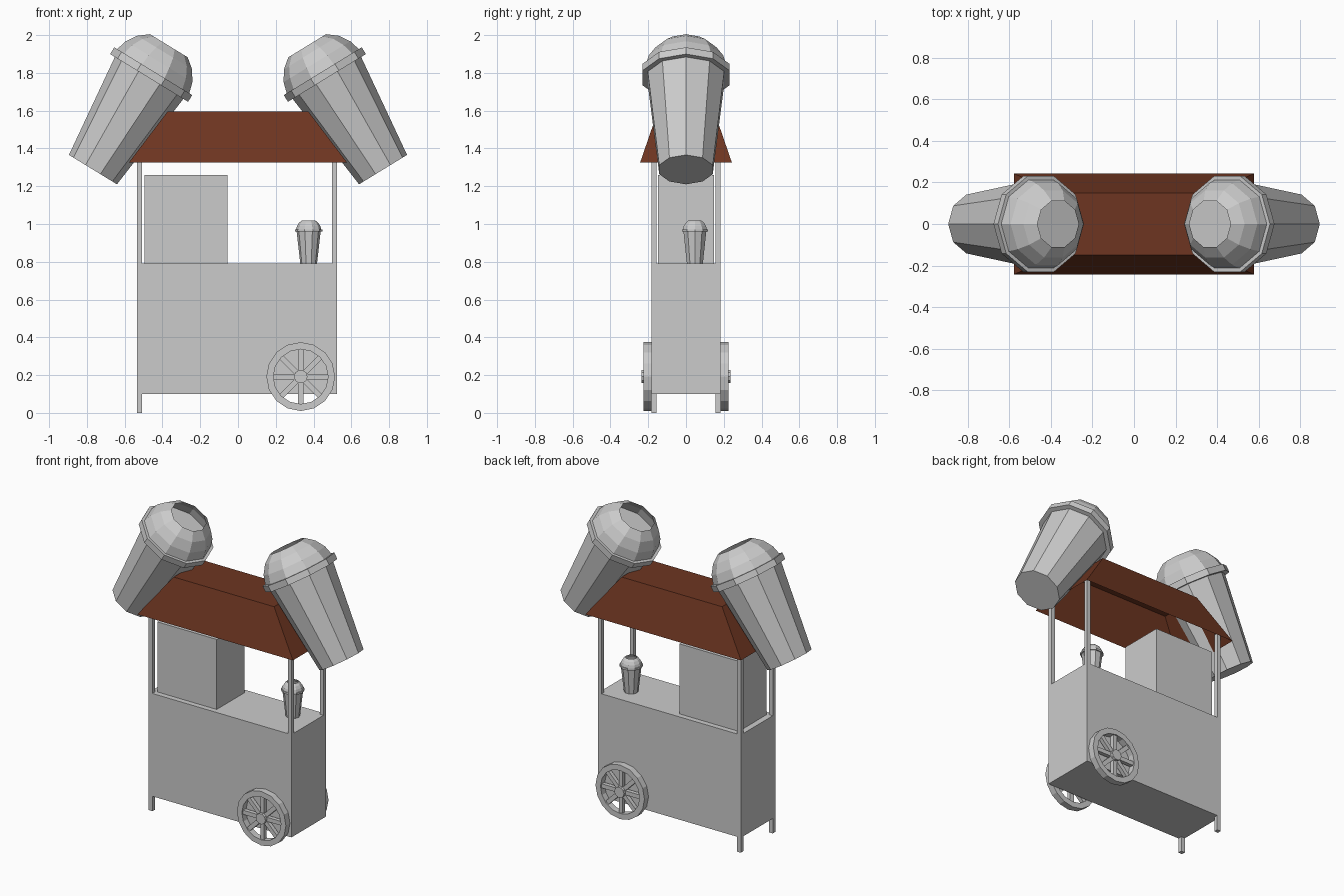
import bpy, bmesh, math
from mathutils import Matrix, Vector

if "Cube" in bpy.data.objects:
    bpy.data.objects.remove(bpy.data.objects["Cube"])


def finish(name, bm, matrix=Matrix()):
    bmesh.ops.recalc_face_normals(bm, faces=bm.faces)
    me = bpy.data.meshes.new(name)
    bm.to_mesh(me)
    bm.free()
    ob = bpy.data.objects.new(name, me)
    bpy.context.collection.objects.link(ob)
    ob.matrix_world = matrix
    return ob


def box(name, lo, hi, matrix=Matrix()):
    lo, hi = Vector(lo), Vector(hi)
    bm = bmesh.new()
    bmesh.ops.create_cube(bm, size=1)
    bmesh.ops.scale(bm, vec=hi - lo, verts=bm.verts)
    bmesh.ops.translate(bm, vec=(lo + hi) / 2, verts=bm.verts)
    return finish(name, bm, matrix)


def revolve(name, profile, sides, matrix=Matrix(), cap=False, loop=False):
    """Faceted solid of (radius, height) points turned about local z."""
    bm = bmesh.new()
    rings = []
    for r, z in profile:
        rings.append([bm.verts.new((r * math.cos(2 * math.pi * i / sides),
                                    r * math.sin(2 * math.pi * i / sides), z))
                      for i in range(sides)])
    pairs = list(zip(rings, rings[1:]))
    if loop:
        pairs.append((rings[-1], rings[0]))
    for a, b in pairs:
        for i in range(sides):
            j = (i + 1) % sides
            bm.faces.new((a[i], a[j], b[j], b[i]))
    if cap:
        bm.faces.new(rings[0])
        bm.faces.new(rings[-1])
    return finish(name, bm, matrix)


def drink_cup(name, matrix):
    # tapered cup, lid band and open-topped dome lid
    revolve(name + "_body", [(.149, 0), (.213, .572)], 10, matrix, cap=True)
    revolve(name + "_lid_band", [(.242, .569), (.242, .611)], 10, matrix, cap=True)
    revolve(name + "_dome", [(.224, .611), (.207, .67), (.17, .727), (.117, .769)],
            10, matrix)


# cart body and machine box on the counter
box("cart_body", (-.535, -.183, .1), (.525, .183, .79))
box("counter_box", (-.495, -.147, .79), (-.055, .147, 1.26))

# legs under the left end and roof posts at all corners
for side, y in (("front", -.183), ("back", .156)):
    box(side + "_leg", (-.535, y, 0), (-.507, y + .027, .1))
    box(side + "_left_post", (-.535, y, .79), (-.508, y + .027, 1.38))
    box(side + "_right_post", (.498, y, .79), (.525, y + .027, 1.38))

# hipped roof, open underneath
bm = bmesh.new()
low = [bm.verts.new((x * .578, y * .243, 1.325)) for x, y in ((-1, -1), (1, -1), (1, 1), (-1, 1))]
top = [bm.verts.new((x * .373, y * .15, 1.595)) for x, y in ((-1, -1), (1, -1), (1, 1), (-1, 1))]
for i in range(4):
    j = (i + 1) % 4
    bm.faces.new((low[i], low[j], top[j], top[i]))
bm.faces.new(top)
roof = finish("roof", bm)
brown = bpy.data.materials.new("roof_brown")
brown.diffuse_color = (.155, .036, .015, 1)
brown.use_nodes = True
brown.node_tree.nodes["Principled BSDF"].inputs["Base Color"].default_value = brown.diffuse_color
roof.data.materials.append(brown)

# spoked wheels, local z pointing away from the cart
for side, s in (("front", 1), ("back", -1)):
    m = Matrix.Translation((.332, -.183 * s, .192)) @ Matrix.Rotation(s * math.pi / 2, 4, 'X')
    revolve(side + "_wheel_rim", [(.182, 0), (.182, .043), (.145, .043), (.145, 0)],
            16, m, loop=True)
    revolve(side + "_wheel_hub", [(.036, 0), (.036, .052)], 10, m, cap=True)
    for k in range(4):
        box(f"{side}_wheel_spoke_{k}", (-.15, -.014, .008), (.15, .014, .034),
            m @ Matrix.Rotation(k * math.pi / 4, 4, 'Z'))

# two large tilted display cups and a small one on the counter
for side, s in (("right", 1), ("left", -1)):
    drink_cup(side + "_display_cup", Matrix.Translation((.768 * s, 0, 1.288))
              @ Matrix.Rotation(-s * math.radians(31.5), 4, 'Y'))
drink_cup("counter_cup", Matrix.Translation((.374, .047, .79)) @ Matrix.Scale(.298, 4))
